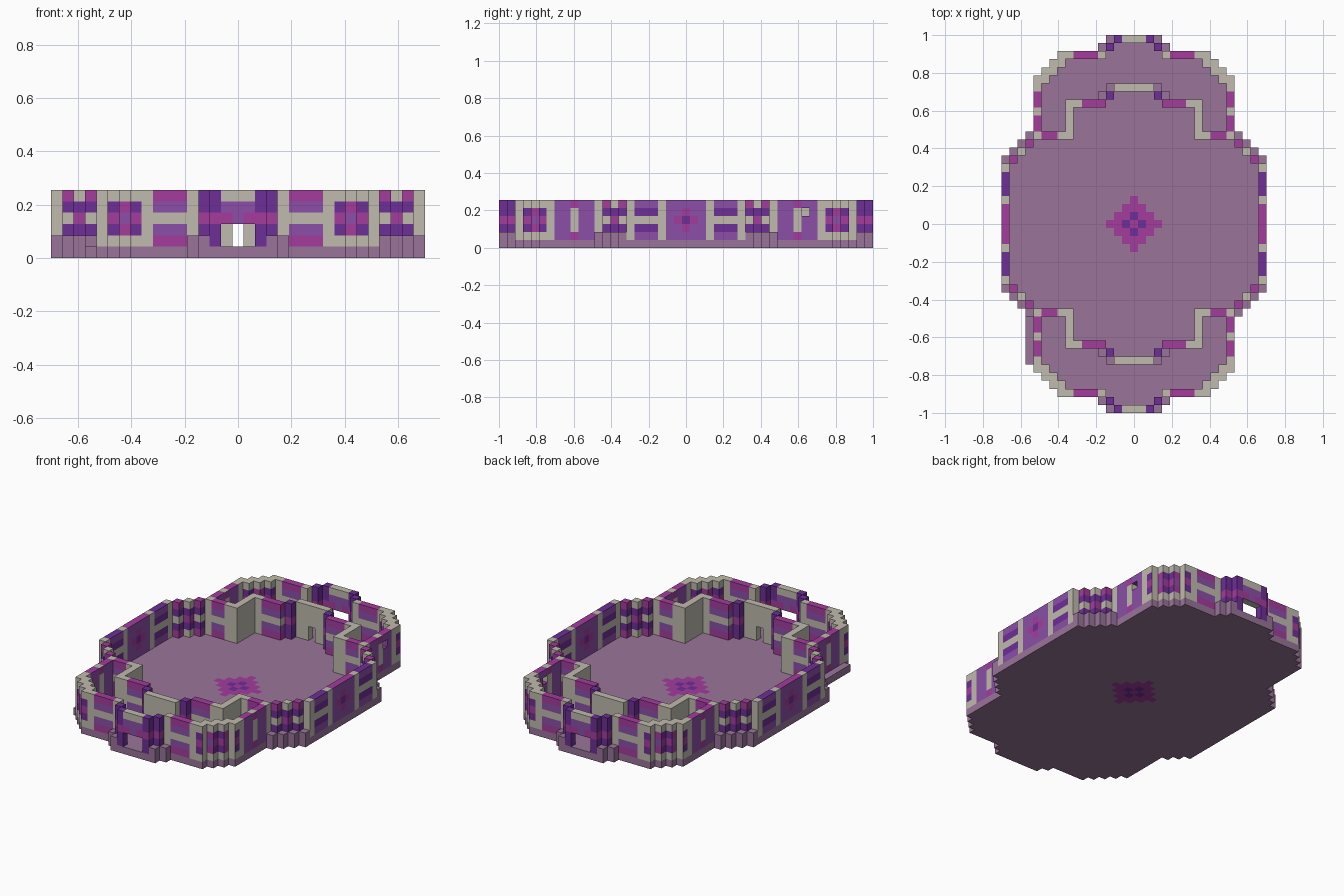
import bpy, bmesh
from mathutils import Vector

U = 2 / 47          # edge of one block
TOP = 5             # highest wall layer

cube = bpy.data.objects.get("Cube")
if cube:
    bpy.data.objects.remove(cube)

# Materials
PALETTE = {
    "beige_stone": (190, 185, 172), "mauve_stone": (152, 116, 152),
    "magenta_tile": (162, 62, 156), "violet_tile": (138, 80, 166),
    "deep_purple_tile": (110, 50, 150),
}
MATS = []
for name, rgb in PALETTE.items():
    col = [(c / 255) ** 2.2 for c in rgb] + [1]
    m = bpy.data.materials.new(name)
    m.use_nodes = True
    m.diffuse_color = col
    bsdf = m.node_tree.nodes["Principled BSDF"]
    bsdf.inputs["Base Color"].default_value = col
    bsdf.inputs["Roughness"].default_value = 0.9
    MATS.append(m)
BEIGE, MAUVE, MAGENTA, VIOLET, DEEP = range(5)

# Colour rules take (x, y, z, axis): mirrored block position and face axis
def plain(colour):
    return lambda x, y, z, axis: colour

def banded_panel(x, y, z, axis):
    if axis == 2:
        return MAGENTA
    return (MAGENTA, VIOLET, BEIGE)[min(z - 1, TOP - z)]

def side_panel(x, y, z, axis):
    if axis == 2:
        return DEEP
    return (VIOLET, DEEP, BEIGE)[min(z - 1, TOP - z)]

def centre_panel(x, y, z, axis):
    if axis == 2:
        return MAGENTA
    d = y + abs(z - 3)
    return DEEP if d == 0 else MAGENTA if d == 1 else VIOLET

def tall_panel(x, y, z, axis):
    return MAGENTA if axis == 2 else VIOLET

def pillar(x, y, z, axis):
    return MAGENTA if axis != 2 and z in (1, TOP) else BEIGE

def flower(x, y, z, axis):
    """Three by three flower wrapped round the stepped corner."""
    a = abs(x - 10) if axis == 1 else abs(y - 19)
    b = abs(z - 3)
    if axis == 2 or a > 1 or b > 1:
        return BEIGE
    if a == b:
        return DEEP if a == 1 else VIOLET
    return MAGENTA

def diagonal(x, y, z, axis):
    middle = x == 14
    if axis == 2 or z in (1, TOP):
        return BEIGE if middle else MAGENTA
    if z == 3:
        return MAGENTA if middle else BEIGE
    return DEEP

def gate(x, y, z, axis):
    if z == 3 and axis != 2:
        return MAGENTA if x else VIOLET
    if x > 1:
        return DEEP
    return VIOLET if z == 4 else BEIGE

def column(cells, x, y, rule, low=1, high=TOP):
    """Stack of blocks repeated in all four quadrants."""
    for sx in (1, -1):
        for sy in (1, -1):
            for z in range(low, high + 1):
                cells[(sx * x, sy * y, z)] = rule

# Ledges round the gates and the diagonal corners
ledge = {}
for x, y in ((3, 23), (4, 22), (3, 17), (4, 16), (16, 8), (15, 9), (14, 10), (13, 11)):
    column(ledge, x, y, plain(MAUVE), 1, 1)

# Outer wall
outer = {}
for y in range(8):
    column(outer, 16, y, centre_panel if y < 3 else side_panel if 3 < y < 7 else plain(BEIGE))
for i in range(3):
    column(outer, 15 - i, 8 + i, diagonal)
column(outer, 12, 11, plain(BEIGE))
for y in range(12, 17):
    column(outer, 12, y, pillar if y == 14 else tall_panel)
column(outer, 12, 17, plain(BEIGE))
for i in range(4):
    for x in (12 - i, 11 - i):
        column(outer, x, 18 + i, flower)
for x in (5, 6, 7):
    column(outer, x, 21, banded_panel)
column(outer, 4, 21, plain(BEIGE))
column(outer, 3, 22, gate)
column(outer, 2, 23, gate)
for x in (0, 1):
    column(outer, x, 23, gate, 3)
del outer[(12, 15, 4)]      # small window

# Inner partitions between the hall and the end rooms
inner = {}
for x in (8, 9):
    column(inner, x, 11, plain(BEIGE))
for x in (10, 11):
    column(inner, x, 11, banded_panel)
for y in range(12, 16):
    column(inner, 8, y, plain(BEIGE))
column(inner, 7, 15, plain(BEIGE))
for x in (4, 5, 6):
    column(inner, x, 15, banded_panel)
column(inner, 3, 16, gate)
for x in (1, 2):
    column(inner, x, 17, plain(BEIGE))
column(inner, 0, 17, plain(BEIGE), 3)

# Floor fills the whole plan, with a diamond emblem in the middle
def floor_rule(x, y, z, axis):
    d = x + y
    return MAUVE if d > 3 else DEEP if d == 1 else MAGENTA

floor = {}
reach = {}
for x, y, z in list(outer) + list(ledge):
    reach[abs(y)] = max(reach.get(abs(y), 0), abs(x))
for y, width in reach.items():
    for x in range(width + 1):
        column(floor, x, y, floor_rule, 0, 0)
for y in range(-17, -11):
    floor[(-13, y, 0)] = plain(MAUVE)       # extra step on one flank

PARTS = {"floor": floor, "ledges": ledge, "outer_wall": outer, "inner_partitions": inner}
SOLID = set().union(*PARTS.values())

# Build only the exposed faces of every part
def build(name, cells):
    bm = bmesh.new()
    for pos, rule in cells.items():
        for axis in range(3):
            for sign in (1, -1):
                step = [0, 0, 0]
                step[axis] = sign
                if tuple(p + s for p, s in zip(pos, step)) in SOLID:
                    continue
                n, a, b = Vector(step), Vector(), Vector()
                a[(axis + 1) % 3] = 1
                b[(axis + 2) % 3] = sign
                mid = Vector(pos) + Vector((0, 0, 0.5)) + n / 2
                ring = (-a - b, a - b, a + b, b - a)
                face = bm.faces.new([bm.verts.new((mid + r / 2) * U) for r in ring])
                face.material_index = rule(abs(pos[0]), abs(pos[1]), pos[2], axis)
    bmesh.ops.remove_doubles(bm, verts=bm.verts, dist=U / 100)
    mesh = bpy.data.meshes.new(name)
    bm.to_mesh(mesh)
    bm.free()
    for m in MATS:
        mesh.materials.append(m)
    bpy.context.collection.objects.link(bpy.data.objects.new(name, mesh))

for part, cells in PARTS.items():
    build(part, cells)
